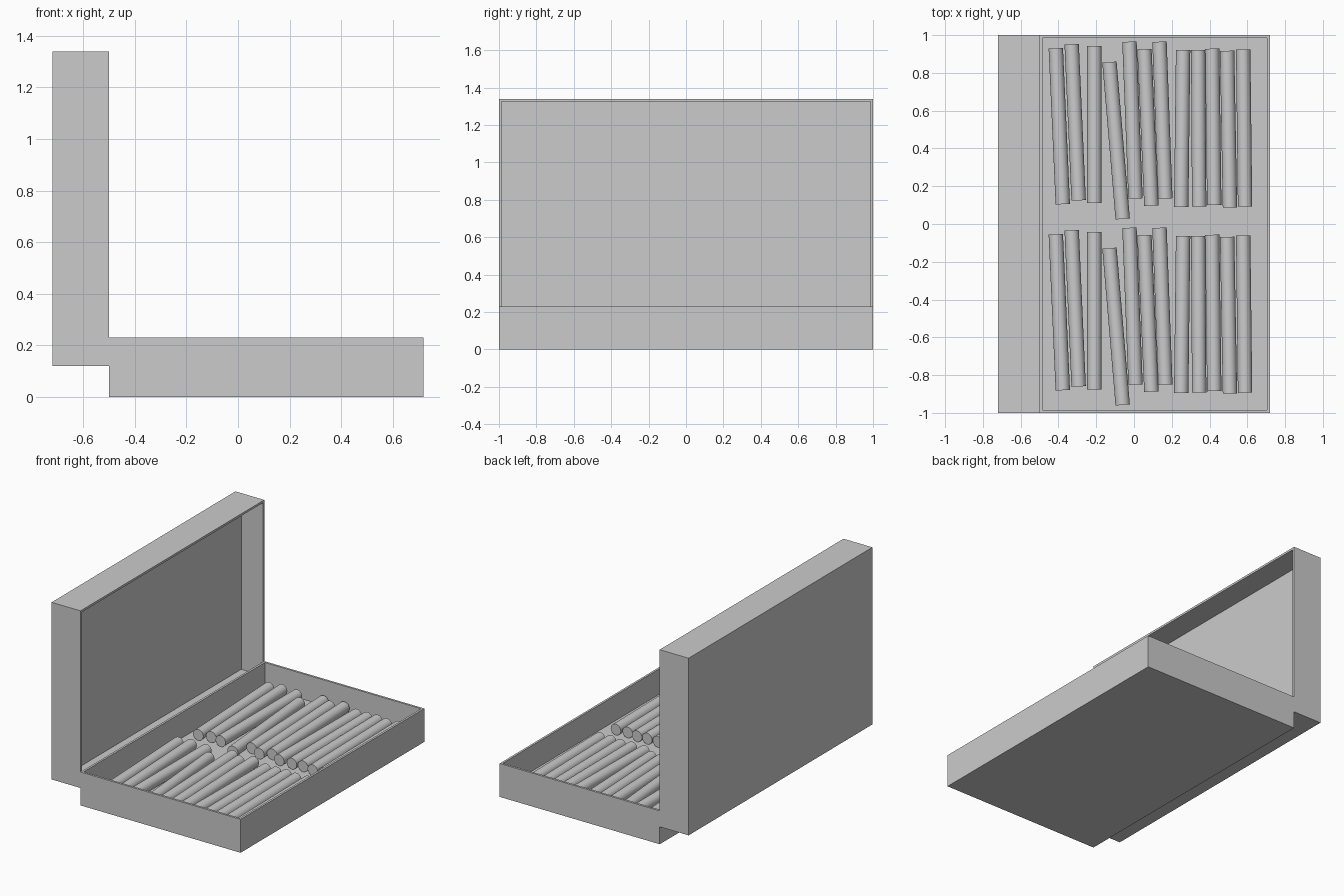
import bpy, bmesh
from mathutils import Vector

if "Cube" in bpy.data.objects:
    bpy.data.objects.remove(bpy.data.objects["Cube"])

WALL, FLOOR = 0.021, 0.055
RADIUS, LENGTH_SHIFT = 0.038, -0.985


def finish(bm, name):
    mesh = bpy.data.meshes.new(name)
    bmesh.ops.recalc_face_normals(bm, faces=bm.faces)
    bm.to_mesh(mesh)
    bm.free()
    obj = bpy.data.objects.new(name, mesh)
    bpy.context.collection.objects.link(obj)
    return obj


def open_box(name, lo, hi, axis):
    """Box with a cavity opening towards the positive side of the given axis."""
    lo, hi = Vector(lo), Vector(hi)
    bm = bmesh.new()
    bmesh.ops.create_cube(bm, size=1)
    for v in bm.verts:
        v.co = Vector(((lo[i] + hi[i]) / 2 + v.co[i] * (hi[i] - lo[i])) for i in range(3))
    bm.normal_update()
    mouth = next(f for f in bm.faces if f.normal[axis] > 0.9)
    # rim, then push the inner face down to the floor
    bmesh.ops.inset_region(bm, faces=[mouth], thickness=WALL)
    inner = bmesh.ops.extrude_discrete_faces(bm, faces=[mouth])["faces"][0]
    for v in inner.verts:
        v.co[axis] = lo[axis] + FLOOR
    return finish(bm, name)


def stick(name, start, end):
    """Round stick lying between two end centres."""
    start, end = Vector(start), Vector(end)
    d = end - start
    bpy.ops.mesh.primitive_cylinder_add(vertices=28, radius=RADIUS, depth=d.length,
                                        location=(start + end) / 2,
                                        rotation=d.to_track_quat('Z', 'Y').to_euler())
    obj = bpy.context.object
    obj.name = name
    bpy.ops.object.shade_smooth_by_angle()


# Tray and upright lid
open_box("tray", (-0.5, -1, 0), (0.72, 1, 0.23), 2)
open_box("lid", (-0.72, -1, 0.12), (-0.5, 1, 1.34), 0)

# Loose sticks: far x, far y, near x, near y; the row repeats towards the front
ROW = [(-0.414, 0.93, -0.377, 0.105), (-0.33, 0.952, -0.293, 0.125),
       (-0.21, 0.943, -0.21, 0.11), (-0.13, 0.857, -0.06, 0.027),
       (-0.024, 0.965, 0.008, 0.135), (0.055, 0.925, 0.092, 0.097),
       (0.135, 0.965, 0.166, 0.135), (0.26, 0.922, 0.25, 0.09),
       (0.34, 0.922, 0.345, 0.092), (0.414, 0.928, 0.425, 0.10),
       (0.493, 0.917, 0.508, 0.087), (0.578, 0.924, 0.588, 0.092)]
z = FLOOR + RADIUS + 0.003
for label, shift in (("back", 0), ("front", LENGTH_SHIFT)):
    for i, (x1, y1, x2, y2) in enumerate(ROW):
        stick(f"{label}_stick_{i + 1}", (x2, y2 + shift, z), (x1, y1 + shift, z))
